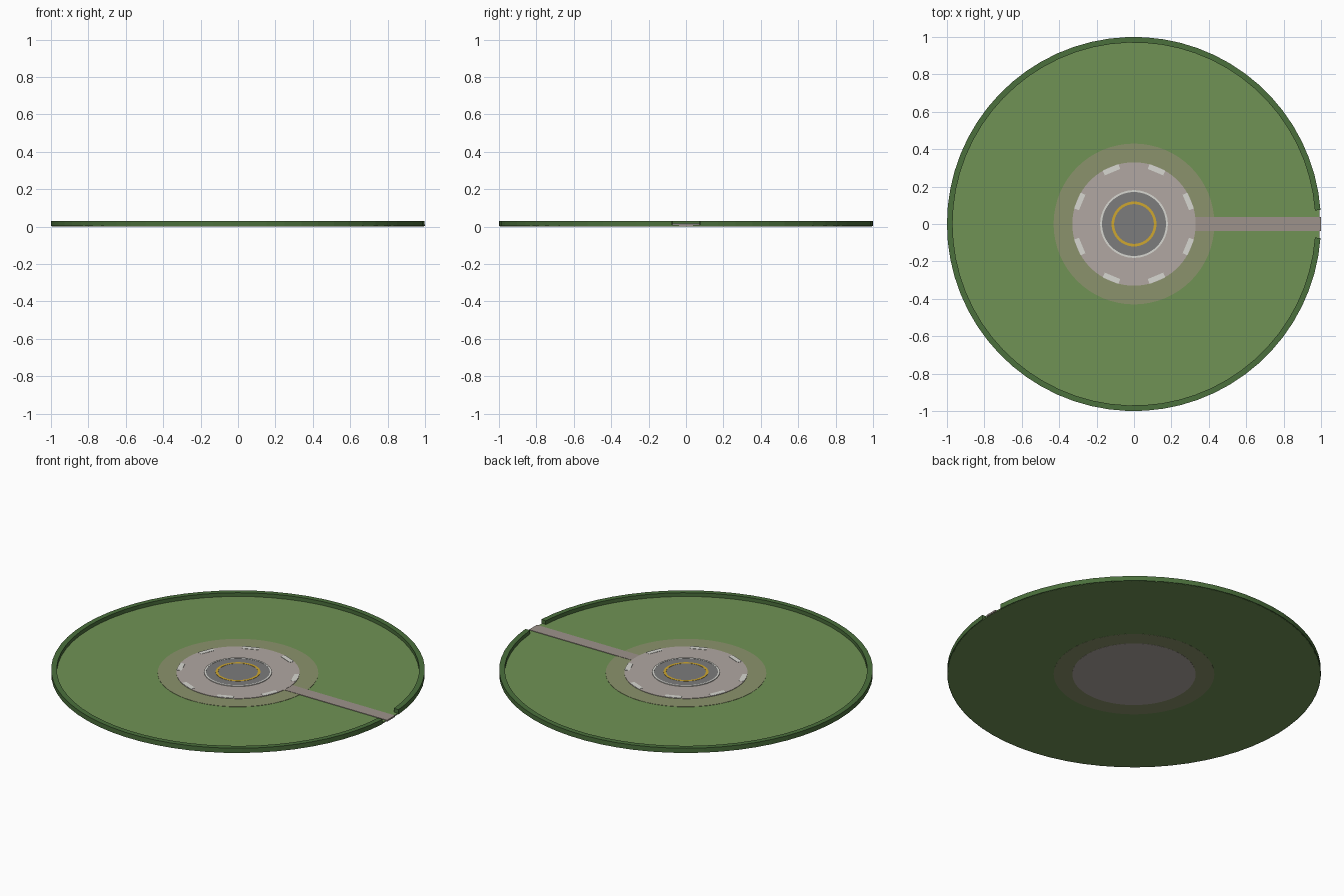
import bpy, bmesh
from math import cos, sin, pi, radians

if "Cube" in bpy.data.objects:
    bpy.data.objects.remove(bpy.data.objects["Cube"])


def material(name, r, g, b):
    m = bpy.data.materials.new(name)
    m.diffuse_color = (r, g, b, 1)
    m.use_nodes = True
    m.node_tree.nodes["Principled BSDF"].inputs["Base Color"].default_value = m.diffuse_color
    return m


GRASS = material("grass", 0.16, 0.29, 0.09)
HEDGE = material("hedge_green", 0.07, 0.16, 0.045)
WORN = material("worn_grass", 0.26, 0.29, 0.15)
PAVING = material("paving", 0.44, 0.39, 0.36)
PATH = material("path_stone", 0.34, 0.29, 0.26)
ASPHALT = material("asphalt", 0.2, 0.2, 0.2)
WHITE = material("white_paint", 0.68, 0.68, 0.64)
YELLOW = material("yellow_paint", 0.62, 0.39, 0.03)


def finish(name, bm, mat):
    bmesh.ops.recalc_face_normals(bm, faces=bm.faces)
    me = bpy.data.meshes.new(name)
    bm.to_mesh(me)
    bm.free()
    me.materials.append(mat)
    ob = bpy.data.objects.new(name, me)
    bpy.context.collection.objects.link(ob)
    return ob


def disc(name, r, z0, z1, mat, n=64):
    bm = bmesh.new()
    base = bm.faces.new([bm.verts.new((r * cos(2 * pi * i / n), r * sin(2 * pi * i / n), z0))
                         for i in range(n)])
    top = bmesh.ops.extrude_face_region(bm, geom=[base], use_keep_orig=True)
    bmesh.ops.translate(bm, vec=(0, 0, z1 - z0),
                        verts=[v for v in top["geom"] if isinstance(v, bmesh.types.BMVert)])
    return finish(name, bm, mat)


def ring(name, r0, r1, z0, z1, mat, gap=0.0, n=64):
    """Rectangular section swept round z, with an optional opening at +x."""
    bm = bmesh.new()
    count = n + 1 if gap else n
    loops = []
    for i in range(count):
        a = gap + (2 * pi - 2 * gap) * i / n
        loops.append([bm.verts.new((r * cos(a), r * sin(a), z))
                      for r, z in ((r0, z0), (r1, z0), (r1, z1), (r0, z1))])
    for i in range(n):
        p, q = loops[i], loops[(i + 1) % count]
        for k in range(4):
            m = (k + 1) % 4
            bm.faces.new((p[k], p[m], q[m], q[k]))
    if gap:
        bm.faces.new(loops[0])
        bm.faces.new(loops[-1])
    return finish(name, bm, mat)


def box(name, center, size, mat, angle=0.0):
    bm = bmesh.new()
    bmesh.ops.create_cube(bm, size=1)
    bmesh.ops.scale(bm, vec=size, verts=bm.verts)
    ob = finish(name, bm, mat)
    ob.location = center
    ob.rotation_euler.z = angle
    return ob


# Lawn with worn apron and paved circle, each stepping up slightly
disc("lawn", 0.995, 0.001, 0.008, GRASS)
disc("worn_apron", 0.43, 0.0005, 0.0095, WORN)
disc("paved_circle", 0.33, 0.0, 0.012, PAVING)

# Boundary hedge, open where the path enters
ring("hedge", 0.97, 1.0, 0.002, 0.03, HEDGE, gap=radians(4.3))

# Path from the paved circle to the opening
box("path", (0.66, 0, 0.0065), (0.68, 0.074, 0.009), PATH)

# Landing pad with painted rings
disc("landing_pad", 0.18, 0.011, 0.015, ASPHALT)
ring("pad_border", 0.171, 0.181, 0.012, 0.016, WHITE)
ring("target_ring", 0.106, 0.12, 0.014, 0.016, YELLOW)

# Eight dashes around the paved circle
for i in range(8):
    a = radians(22.5 + 45 * i)
    box(f"edge_dash_{i + 1}", (0.314 * cos(a), 0.314 * sin(a), 0.0122),
        (0.028, 0.09, 0.0026), WHITE, a)
